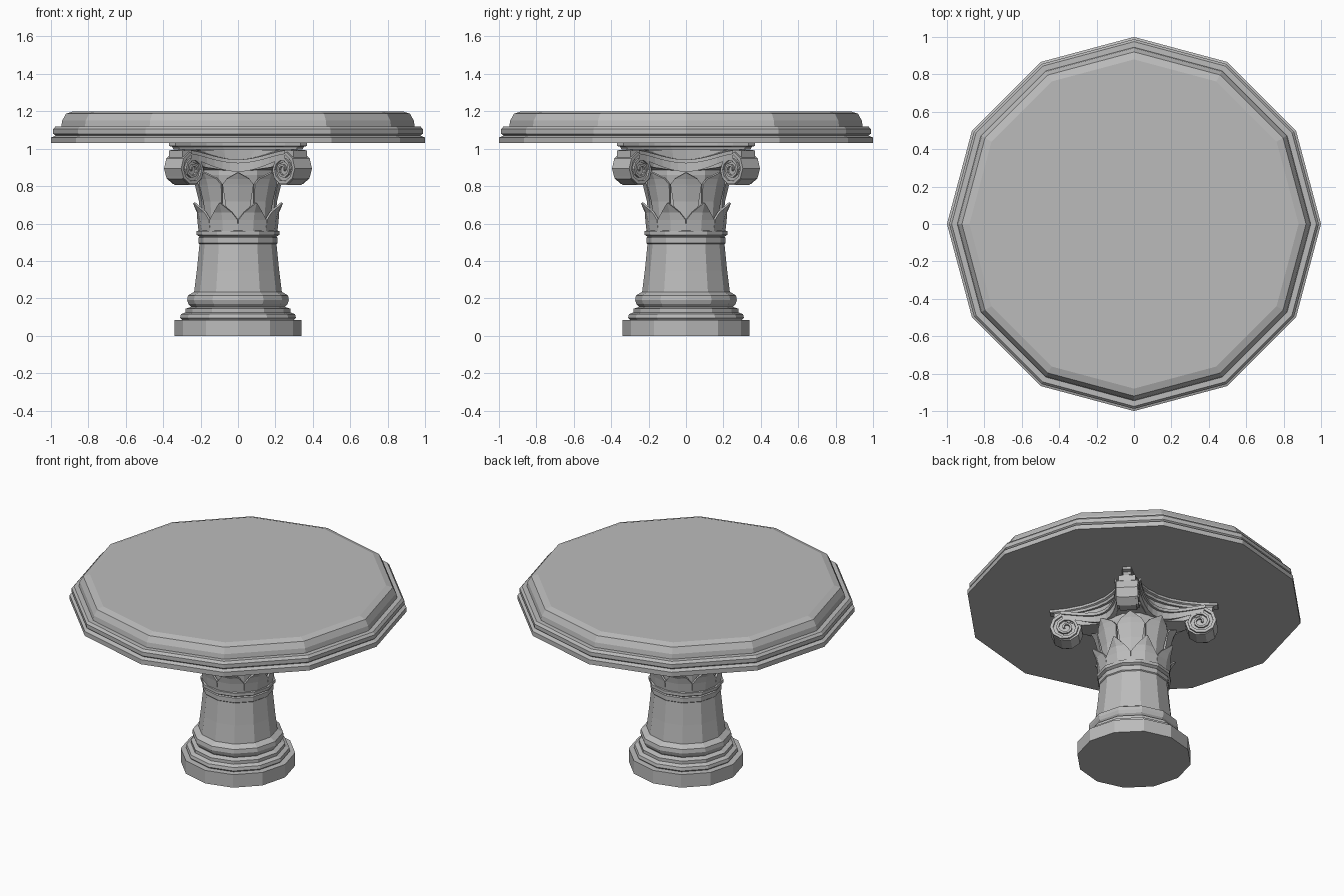
import bpy, bmesh
from math import sin, cos, pi, radians

cube = bpy.data.objects.get("Cube")
if cube:
    bpy.data.objects.remove(cube)

stone = bpy.data.materials.new("grey stone")
stone.use_nodes = True
GREY = (0.5, 0.5, 0.5, 1)
stone.diffuse_color = GREY
stone.node_tree.nodes["Principled BSDF"].inputs["Base Color"].default_value = GREY


def finish(name, bm, turn=0.0):
    bmesh.ops.recalc_face_normals(bm, faces=bm.faces)
    mesh = bpy.data.meshes.new(name)
    bm.to_mesh(mesh)
    bm.free()
    mesh.materials.append(stone)
    ob = bpy.data.objects.new(name, mesh)
    ob.rotation_euler.z = turn
    bpy.context.collection.objects.link(ob)
    return ob


def loft(name, rings, turn=0.0, closed=True):
    """Skin a list of equal point rings and cap both ends."""
    bm = bmesh.new()
    vs = [[bm.verts.new(p) for p in ring] for ring in rings]
    n = len(vs[0])
    for a, b in zip(vs, vs[1:]):
        for i in range(n if closed else n - 1):
            j = (i + 1) % n
            bm.faces.new((a[i], a[j], b[j], b[i]))
    if closed:
        bm.faces.new(vs[0])
        bm.faces.new(vs[-1])
    return finish(name, bm, turn)


def lathe(name, profile, sides=12):
    angles = [2 * pi * i / sides for i in range(sides)]
    return loft(name, [[(r * cos(a), r * sin(a), z) for a in angles] for r, z in profile])


# Turned parts, as (radius, height) profiles
lathe("table_top", [(1, 1.03), (1, 1.06), (.975, 1.07), (.988, 1.08), (.988, 1.105),
                    (.975, 1.12), (.945, 1.12), (.94, 1.15), (.92, 1.187), (.88, 1.2)])
lathe("plinth", [(.34, 0), (.34, .085)])
lathe("base_moulding", [(.3, .085), (.31, .095), (.305, .115), (.28, .125), (.28, .145),
                        (.25, .155), (.265, .17), (.272, .19), (.268, .215), (.235, .235)])
lathe("shaft", [(.235, .23), (.22, .35), (.205, .5)])
lathe("neck_ring", [(.2, .485), (.212, .495), (.212, .525), (.205, .53), (.222, .54),
                    (.222, .56), (.19, .565)])
lathe("capital_bell", [(.19, .56), (.18, .68), (.185, .76), (.205, .86), (.2, .93)])


# Two rows of pointed, creased leaves: rows of (radius, height, half width, crease)
def leaf_row(name, rows, offset):
    for k in range(8):
        rings = [[(r - c, -w, z), (r, 0, z), (r - c, w, z)] for r, z, w, c in rows]
        ob = loft(f"{name}_{k + 1}", rings, radians(45 * k + offset), closed=False)
        mod = ob.modifiers.new("thickness", "SOLIDIFY")
        mod.thickness = .012
        mod.offset = 0


leaf_row("lower_leaf", [(.205, .56, .08, .016), (.214, .62, .08, .018),
                        (.225, .66, .052, .015), (.255, .71, .004, .002)], 22.5)
leaf_row("upper_leaf", [(.193, .6, .05, .012), (.203, .72, .068, .015),
                        (.225, .81, .082, .02), (.235, .84, .06, .015),
                        (.252, .872, .004, .002)], 0)


# Abacus: a square with four hollow sides and clipped corners
def hollow_square(size, z, steps=8):
    pts = []
    for k in range(4):
        a = k * pi / 2
        for i in range(steps + 1):
            s = 2 * i / steps - 1
            x, y = .335 * s * size, -(.225 + .145 * s * s) * size
            pts.append((x * cos(a) - y * sin(a), x * sin(a) + y * cos(a), z))
    return pts


loft("abacus", [hollow_square(s, z) for s, z in
                ((.93, .995), (.95, 1.01), (1, 1.015), (1, 1.03))])
loft("abacus_core", [hollow_square(s, z) for s, z in ((.8, .9), (.86, 1.0))])

# Sagging bands that sweep from scroll to scroll on each side
for k in range(4):
    lip, body = [], []
    for i in range(13):
        x = .25 * (i / 6 - 1)
        y = -(.215 + 2.1 * x * x)
        rise = (x / .25) ** 2 * (1.6 - .6 * (x / .25) ** 2)
        low, high = .877 + .07 * rise, .942 + .05 * rise
        body.append([(x, y, low), (x, y, high), (x * .8, y + .09, high), (x * .8, y + .09, low)])
        lip.append([(x, y - .014, high - .02), (x, y - .014, high),
                    (x, y + .02, high), (x, y + .02, high - .02)])
    loft(f"scroll_band_{k + 1}", body, k * pi / 2)
    loft(f"scroll_band_lip_{k + 1}", lip, k * pi / 2)

# Corner scrolls: a thick disc with a raised spiral running through it
CENTRE, HEIGHT, HALF = .4, .89, .065
for k in range(4):
    turn = radians(45 + 90 * k)
    disc = [(CENTRE + .092 * cos(i * pi / 5), HEIGHT + .088 * sin(i * pi / 5)) for i in range(10)]
    loft(f"scroll_disc_{k + 1}", [[(x, y, z) for x, z in disc]
                                  for y in (-HALF + .014, HALF - .014)], turn)
    spiral = []
    for i in range(25):
        a = radians(110 - 36 * i)
        r = .106 - .0038 * i
        inner = r - .02 + .0004 * i
        spiral.append([(CENTRE + q * cos(a), y, HEIGHT + q * sin(a) * .95)
                       for q, y in ((r, -HALF), (r, HALF), (inner, HALF), (inner, -HALF))])
    loft(f"scroll_spiral_{k + 1}", spiral, turn)
    # Tapered web joining the scroll to the bell
    loft(f"scroll_web_{k + 1}", [[(x, -w, lo), (x, w, lo), (x, w, .99), (x, -w, .99)]
                                 for x, w, lo in ((.15, .1, .88), (.3, .055, .9),
                                                  (.4, .055, .93), (.47, .05, .95))], turn)
